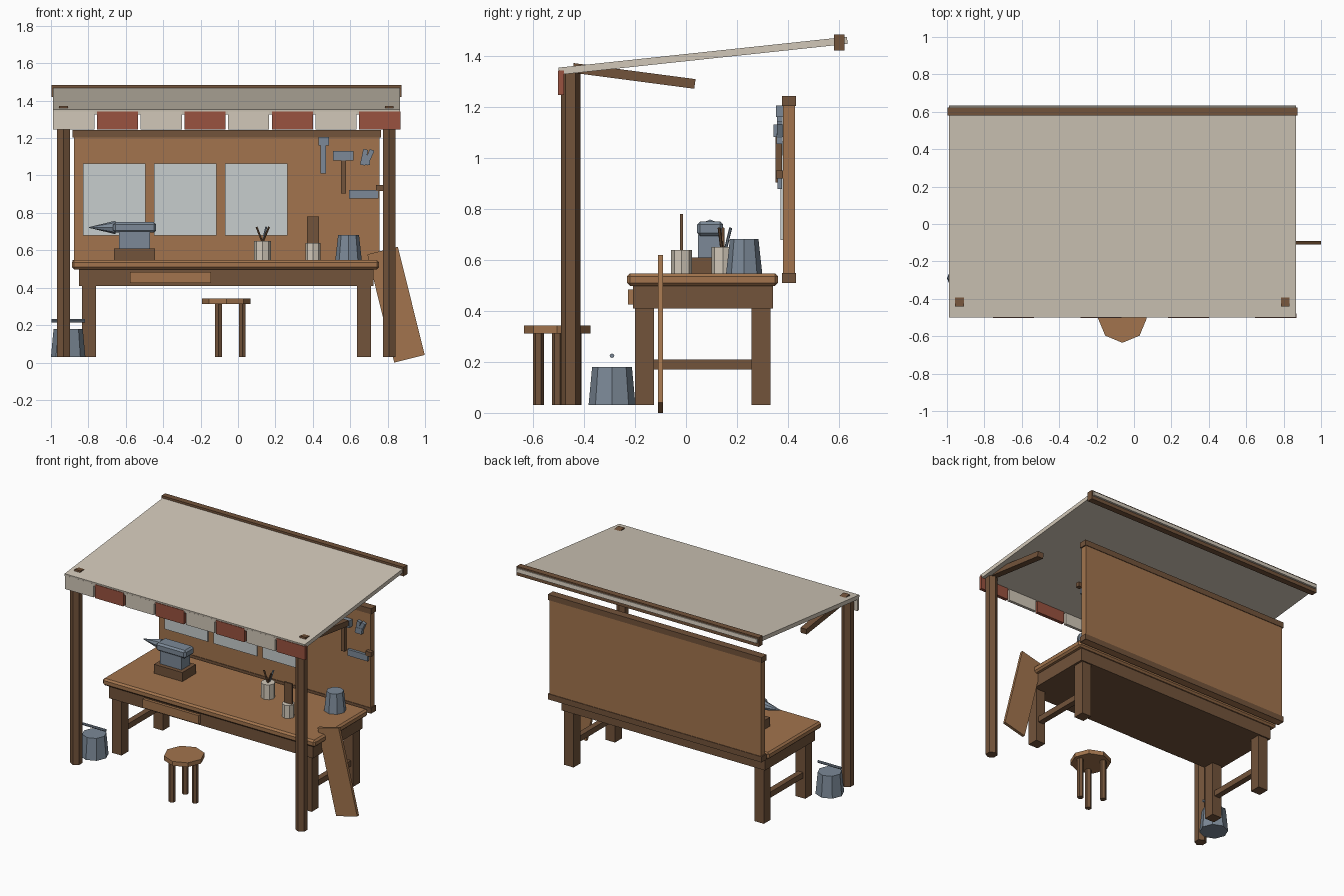
import bpy, math
from mathutils import Vector

if "Cube" in bpy.data.objects:
    bpy.data.objects.remove(bpy.data.objects["Cube"])


def material(name, r, g, b):
    m = bpy.data.materials.new(name)
    m.diffuse_color = (r, g, b, 1)
    m.use_nodes = True
    m.node_tree.nodes["Principled BSDF"].inputs["Base Color"].default_value = m.diffuse_color
    return m


LIGHT = material("light wood", 0.36, 0.175, 0.075)
DARK = material("dark wood", 0.17, 0.087, 0.043)
CLOTH = material("cream cloth", 0.64, 0.575, 0.48)
RED = material("red cloth", 0.32, 0.085, 0.05)
METAL = material("blue grey metal", 0.20, 0.25, 0.31)
PAPER = material("pale paper", 0.57, 0.61, 0.61)


def mesh_object(name, verts, faces, mat, loc=(0, 0, 0), rot=(0, 0, 0)):
    me = bpy.data.meshes.new(name)
    me.from_pydata(verts, [], faces)
    me.materials.append(mat)
    ob = bpy.data.objects.new(name, me)
    ob.location = loc
    ob.rotation_euler = [math.radians(a) for a in rot]
    bpy.context.collection.objects.link(ob)
    return ob


def box(name, mat, x, y, z, rot=(0, 0, 0), bevel=0):
    """Box from (min, max) ranges, turned about its own centre."""
    mid = [(a + b) / 2 for a, b in (x, y, z)]
    h = [(b - a) / 2 for a, b in (x, y, z)]
    v = [(i * h[0], j * h[1], k * h[2]) for i in (-1, 1) for j in (-1, 1) for k in (-1, 1)]
    f = [(0, 1, 3, 2), (4, 6, 7, 5), (0, 4, 5, 1), (2, 3, 7, 6), (0, 2, 6, 4), (1, 5, 7, 3)]
    ob = mesh_object(name, v, f, mat, mid, rot)
    if bevel:
        m = ob.modifiers.new("bevel", 'BEVEL')
        m.width = bevel
        m.segments = 1
    return ob


def tube(name, mat, p0, p1, r0, r1=None, sides=8):
    """Flat-sided cylinder or cone between two points, first corner towards +y."""
    r1 = r0 if r1 is None else r1
    p0, p1 = Vector(p0), Vector(p1)
    axis = (p1 - p0).normalized()
    b = Vector((0, 1, 0)) - axis * axis.y
    b.normalize()
    a = b.cross(axis)
    verts = []
    for p, r in ((p0, r0), (p1, r1)):
        for i in range(sides):
            t = 2 * math.pi * i / sides
            verts.append(p + (b * math.cos(t) - a * math.sin(t)) * r)
    n = sides
    faces = [(i, (i + 1) % n, n + (i + 1) % n, n + i) for i in range(n)]
    faces += [tuple(reversed(range(n))), tuple(range(n, 2 * n))]
    return mesh_object(name, verts, faces, mat)


# Canopy: sloping sheet, back rail, posts, braces and striped valance
box("canopy_sheet", CLOTH, (-0.99, 0.865), (-0.5015, 0.6355), (1.386, 1.414), (6.1, 0, 0))
box("canopy_back_rail", DARK, (-0.998, 0.873), (0.58, 0.622), (1.42, 1.484))
for side, x in (("left", -0.933), ("right", 0.808)):
    tube(f"{side}_post", DARK, (x, -0.452, 0.03), (x, -0.452, 1.345), 0.039, sides=6)
    box(f"{side}_brace", DARK, (x - 0.023, x + 0.023), (-0.445, 0.037),
        (1.302, 1.34), (-7.5, 0, 0))
for i in range(8):
    x = -0.878 + i * 0.2337
    red = i % 2
    box(f"valance_flap_{i}", RED if red else CLOTH, (x - 0.11, x + 0.11),
        (-0.502 if red else -0.499, -0.479), (1.247, 1.342))

# Workbench
box("bench_top", LIGHT, (-0.888, 0.754), (-0.231, 0.361), (0.498, 0.547), bevel=0.012)
box("bench_apron", DARK, (-0.85, 0.724), (-0.208, 0.341), (0.41, 0.5))
for side, x in (("left", -0.797), ("right", 0.673)):
    box(f"{side}_front_leg", DARK, (x - 0.037, x + 0.037), (-0.2, -0.125), (0.03, 0.42))
    box(f"{side}_back_leg", DARK, (x - 0.037, x + 0.037), (0.256, 0.332), (0.03, 0.42))
    box(f"{side}_stretcher", DARK, (x - 0.02, x + 0.02), (-0.13, 0.26), (0.17, 0.21))
box("drawer_front", LIGHT, (-0.577, -0.144), (-0.228, -0.2), (0.424, 0.484))
tube("drawer_knob", METAL, (-0.364, -0.225, 0.453), (-0.364, -0.243, 0.453), 0.015)

# Back board with rails, sheets and peg holes
box("back_board", LIGHT, (-0.877, 0.757), (0.38, 0.427), (0.51, 1.23))
for name, z in (("bottom", 0.51), ("top", 1.204)):
    box(f"board_{name}_rail", DARK, (-0.886, 0.765), (0.376, 0.431), (z, z + 0.039))
for i, x in enumerate((-0.829, -0.449, -0.07)):
    box(f"pinned_sheet_{i}", PAPER, (x, x + 0.335), (0.371, 0.381), (0.678, 1.063))
for i in range(5):
    for j in range(4):
        x, z = 0.397 + i * 0.0773, 1.074 - j * 0.103
        tube(f"peg_{i}_{j}", DARK, (x, 0.382, z), (x, 0.374, z), 0.01, sides=6)

# Hanging tools
box("chisel_head", METAL, (0.43, 0.487), (0.352, 0.381), (1.16, 1.205))
box("chisel_blade", METAL, (0.441, 0.471), (0.356, 0.379), (1.01, 1.165))
box("hammer_head", METAL, (0.508, 0.618), (0.343, 0.381), (1.081, 1.13))
box("hammer_handle", DARK, (0.551, 0.577), (0.35, 0.376), (0.903, 1.085))
for name, x, a in (("left", 0.674, 12), ("right", 0.7, 24)):
    box(f"pliers_{name}_arm", METAL, (x - 0.013, x + 0.013), (0.356, 0.378),
        (1.055, 1.14), (0, a, 0))
box("pliers_joint", METAL, (0.66, 0.705), (0.354, 0.379), (1.055, 1.095))
box("saw_blade", METAL, (0.594, 0.75), (0.358, 0.376), (0.878, 0.922))
box("saw_handle", DARK, (0.738, 0.78), (0.352, 0.381), (0.918, 0.95))

# Anvil on its block
box("anvil_block", DARK, (-0.663, -0.444), (0.02, 0.17), (0.545, 0.61))
box("anvil_waist", METAL, (-0.636, -0.471), (0.048, 0.141), (0.608, 0.7))
box("anvil_top", METAL, (-0.668, -0.438), (0.043, 0.146), (0.694, 0.75), bevel=0.012)
tube("anvil_horn", METAL, (-0.655, 0.095, 0.722), (-0.797, 0.095, 0.722), 0.036, 0.002)

# Pots and pails on the bench
tube("pen_pot", CLOTH, (0.131, 0.145, 0.545), (0.131, 0.145, 0.65), 0.046)
for i, (dx, dy) in enumerate(((-0.032, 0.0), (0.02, 0.03), (0.035, -0.015))):
    tube(f"pen_{i}", METAL if i == 1 else DARK, (0.131 - dx * 0.5, 0.145, 0.6),
         (0.131 + dx, 0.145 + dy, 0.725), 0.006, sides=6)
tube("brush_pot", CLOTH, (0.401, -0.017, 0.545), (0.401, -0.017, 0.638), 0.041)
box("brush", DARK, (0.37, 0.432), (-0.023, -0.011), (0.6, 0.78))
tube("bench_pail", METAL, (0.591, 0.228, 0.545), (0.591, 0.228, 0.682), 0.071, 0.056)

# Floor pail with its handle
tube("floor_pail", METAL, (-0.908, -0.29, 0.03), (-0.908, -0.29, 0.18), 0.092, 0.078)
tube("floor_pail_handle", METAL, (-0.998, -0.29, 0.224), (-0.818, -0.29, 0.224), 0.009)

# Stool
tube("stool_seat", LIGHT, (-0.062, -0.505, 0.312), (-0.062, -0.505, 0.342), 0.13)
for i in range(3):
    t = 2 * math.pi * i / 3
    x, y = -0.062 + 0.085 * math.cos(t), -0.505 + 0.085 * math.sin(t)
    tube(f"stool_leg_{i}", DARK, (x, y, 0.03), (x, y, 0.32), 0.021, sides=6)

# Plank leaning on the bench end
box("leaning_plank", LIGHT, (0.761, 0.929), (-0.11, -0.09), (0.011, 0.607), (0, -14, 0))
